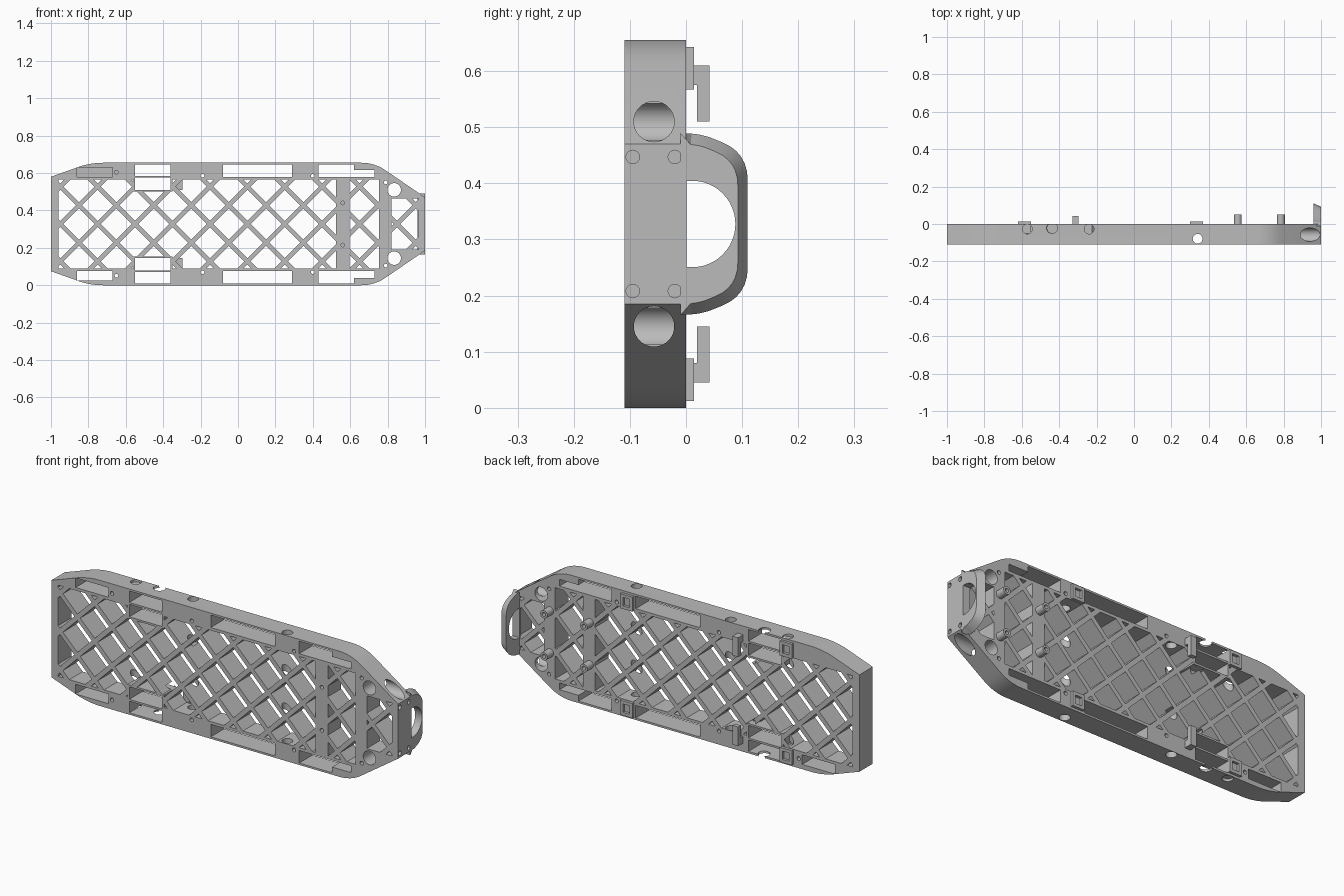
import bpy, bmesh, math
from mathutils import Vector, Matrix

if "Cube" in bpy.data.objects:
    bpy.data.objects.remove(bpy.data.objects["Cube"])

MID = 0.3275            # mirror height
FRONT, BACK = -0.11, 0.0
grey = bpy.data.materials.new("plain grey")
grey.use_nodes = True
colour = (0.5, 0.5, 0.5, 1)
grey.diffuse_color = colour
grey.node_tree.nodes["Principled BSDF"].inputs["Base Color"].default_value = colour


def prism(bm, poly, lo, hi, axis="Y"):
    """Extrude a 2D polygon along Y (points x,z) or X (points y,z)."""
    def at(p, d):
        return (p[0], d, p[1]) if axis == "Y" else (d, p[0], p[1])
    a = [bm.verts.new(at(p, lo)) for p in poly]
    b = [bm.verts.new(at(p, hi)) for p in poly]
    faces = [bm.faces.new(a), bm.faces.new(b)]
    for i in range(len(a)):
        j = (i + 1) % len(a)
        faces.append(bm.faces.new((a[i], a[j], b[j], b[i])))
    bmesh.ops.recalc_face_normals(bm, faces=faces)


def rect(x0, x1, z0, z1):
    return [(x0, z0), (x1, z0), (x1, z1), (x0, z1)]


def box(bm, x0, x1, y0, y1, z0, z1):
    prism(bm, rect(x0, x1, z0, z1), y0, y1)


def rod(bm, start, end, r, sides=32):
    start, end = Vector(start), Vector(end)
    d = end - start
    m = Matrix.Translation((start + end) / 2) @ d.to_track_quat("Z", "Y").to_matrix().to_4x4()
    bmesh.ops.create_cone(bm, cap_ends=True, segments=sides, radius1=r, radius2=r,
                          depth=d.length, matrix=m)


def flip(bm):
    """Mirror everything made so far to the lower half."""
    made = bmesh.ops.duplicate(bm, geom=bm.verts[:] + bm.edges[:] + bm.faces[:])["geom"]
    for v in (g for g in made if isinstance(g, bmesh.types.BMVert)):
        v.co.z = 2 * MID - v.co.z
    bmesh.ops.reverse_faces(bm, faces=[g for g in made if isinstance(g, bmesh.types.BMFace)])


def finish(name, bm, helper=False):
    me = bpy.data.meshes.new(name)
    bm.to_mesh(me)
    bm.free()
    me.materials.append(grey)
    ob = bpy.data.objects.new(name, me)
    bpy.context.collection.objects.link(ob)
    ob.hide_render = helper
    return ob


def cut(ob, cutter):
    mod = ob.modifiers.new("cut", "BOOLEAN")
    mod.operation, mod.solver, mod.object = "DIFFERENCE", "EXACT", cutter
    mod.use_self = True
    bpy.ops.object.select_all(action="DESELECT")
    bpy.context.view_layer.objects.active = ob
    ob.select_set(True)
    bpy.ops.object.modifier_apply(modifier="cut")
    bpy.data.objects.remove(cutter)


def smooth(ob):
    bpy.ops.object.select_all(action="DESELECT")
    bpy.context.view_layer.objects.active = ob
    ob.select_set(True)
    bpy.ops.object.shade_smooth_by_angle(angle=math.radians(25))


def fillet(corners, steps=6):
    """Round each (a, b, reach) corner with a quadratic curve."""
    out = []
    for i, (x, z, reach) in enumerate(corners):
        p = Vector((x, z))
        if not reach:
            out.append(p)
            continue
        a = p + (Vector(corners[i - 1][:2]) - p).normalized() * reach
        b = p + (Vector(corners[(i + 1) % len(corners)][:2]) - p).normalized() * reach
        for k in range(steps + 1):
            t = k / steps
            out.append(a * (1 - t) ** 2 + p * 2 * t * (1 - t) + b * t * t)
    return out


def clip(poly, axis, limit, sign):
    """Keep the part of a 2D polygon on one side of a line."""
    out = []
    for i, q in enumerate(poly):
        p = poly[i - 1]
        dp, dq = sign * (limit - p[axis]), sign * (limit - q[axis])
        if (dp > 0) != (dq > 0):
            t = dp / (dp - dq)
            out.append((p[0] + (q[0] - p[0]) * t, p[1] + (q[1] - p[1]) * t))
        if dq > 0:
            out.append(q)
    return out


# Main frame outline
bm = bmesh.new()
top = [(1, 0.47, 0), (0.73, 0.655, 0.07), (-0.79, 0.655, 0.07), (-1, 0.58, 0)]
low = [(x, 2 * MID - z, r) for x, z, r in reversed(top)]
prism(bm, fillet(top + low), FRONT, BACK)
frame = finish("lattice_frame", bm)

# Diamond openings, clipped to each window
PITCH, HALF, PHASE = 0.2, 0.083, -0.15
bm = bmesh.new()
for x0, x1, z0, z1 in ((-0.96, 0.525, 0.09, 0.565), (0.595, 0.755, 0.09, 0.565),
                       (0.82, 0.965, 0.19, 0.465)):
    for row in range(-3, 4):
        for col in range(-6, 8):
            cx = PHASE + PITCH * (col + (0 if row % 2 else 0.5))
            cz = MID + row * PITCH / 2
            cell = [(cx - HALF, cz), (cx, cz - HALF), (cx + HALF, cz), (cx, cz + HALF)]
            for axis, limit, sign in ((0, x0, -1), (0, x1, 1), (1, z0, -1), (1, z1, 1)):
                cell = clip(cell, axis, limit, sign)
            if len(cell) > 2:
                prism(bm, cell, FRONT - 0.1, BACK + 0.1)
cut(frame, finish("cell_cutter", bm, True))

# Rail slots, pockets and round holes
bm = bmesh.new()
for s in ((-0.86, -0.67, 0.58, 0.63), (-0.55, -0.36, 0.585, 0.645),
          (-0.55, -0.36, 0.51, 0.575), (-0.08, 0.29, 0.58, 0.645)):
    box(bm, *s[:2], -0.2, 0.1, *s[2:])
prism(bm, [(0.43, 0.58), (0.73, 0.58), (0.73, 0.615), (0.62, 0.615), (0.62, 0.645),
           (0.43, 0.645)], -0.2, 0.1)
rod(bm, (0.835, -0.2, 0.51), (0.835, 0.1, 0.51), 0.036)
for x, z in ((-0.65, 0.605), (-0.19, 0.585), (0.40, 0.585), (0.56, 0.44), (0.79, 0.55)):
    rod(bm, (x, -0.2, z), (x, 0.1, z), 0.01, 16)
flip(bm)
cut(frame, finish("slot_cutter", bm, True))

# Holes through the edges and the sloped shoulders
bm = bmesh.new()
rod(bm, (0.85, -0.057, 0.51), (1.1, -0.057, 0.51), 0.036)
for y in (-0.095, -0.02):
    rod(bm, (0.975, y, 0.447), (1.1, y, 0.447), 0.012, 16)
for x in (-0.57, -0.24):
    rod(bm, (x, -0.027, 0.42), (x, -0.027, 0.75), 0.026)
rod(bm, (-0.46, -0.022, 0.72), (-0.38, -0.022, 0.48), 0.028)
flip(bm)
rod(bm, (0.34, -0.079, -0.1), (0.34, -0.079, 0.8), 0.026)
cut(frame, finish("edge_hole_cutter", bm, True))
smooth(frame)

# Carry handle behind the narrow end
bm = bmesh.new()
arch = [(-0.01, 0.49, 0), (0.03, 0.487, 0.02), (0.11, 0.455, 0.05)]
arch += [(y, 2 * MID - z, r) for y, z, r in reversed(arch)]
prism(bm, fillet(arch), 0.96, 1.0, "X")
for v in bm.verts:
    if v.co.x > 0.99 and v.co.y > 0:      # slanted outer rim
        v.co.y *= 0.84
        v.co.z = MID + (v.co.z - MID) * 0.88
handle = finish("carry_handle", bm)
bm = bmesh.new()
R = 0.077
grip = [(0.001, MID - R)] + [(0.011 + R * math.cos(a), MID + R * math.sin(a))
        for a in (math.pi * (k / 24 - 0.5) for k in range(25))] + [(0.001, MID + R)]
prism(bm, grip, 0.9, 1.1, "X")
cut(handle, finish("grip_cutter", bm, True))
smooth(handle)


def ring(bm, x0, x1, y0, y1, z0, z1, w):
    """Hollow rectangular wall."""
    box(bm, x0, x1, y0, y1, z0, z0 + w)
    box(bm, x0, x1, y0, y1, z1 - w, z1)
    box(bm, x0, x0 + w, y0, y1, z0 + w, z1 - w)
    box(bm, x1 - w, x1, y0, y1, z0 + w, z1 - w)


# Walls of the inner pockets
bm = bmesh.new()
ring(bm, -0.56, -0.35, FRONT, BACK, 0.5, 0.585, 0.01)
flip(bm)
finish("pocket_walls", bm)

# Square sockets on the back of the rails
bm = bmesh.new()
for x in (-0.62, 0.3):
    ring(bm, x, x + 0.07, -0.05, 0.014, 0.567, 0.643, 0.016)
    box(bm, x + 0.01, x + 0.06, -0.05, -0.02, 0.575, 0.635)
flip(bm)
finish("square_sockets", bm)

# Hooked clips
bm = bmesh.new()
hook = [(-0.05, 0.575), (0.02, 0.575), (0.02, 0.51), (0.042, 0.51), (0.042, 0.61), (-0.05, 0.61)]
prism(bm, hook, -0.33, -0.297, "X")
flip(bm)
finish("hooked_clips", bm)

# Round standoffs with bored ends
bm = bmesh.new()
bore = bmesh.new()
for x in (0.555, 0.785):
    rod(bm, (x, -0.02, 0.437), (x, 0.05, 0.437), 0.021)
    rod(bore, (x, 0.0, 0.437), (x, 0.1, 0.437), 0.01, 16)
flip(bm)
flip(bore)
standoffs = finish("standoffs", bm)
cut(standoffs, finish("bore_cutter", bore, True))
smooth(standoffs)
